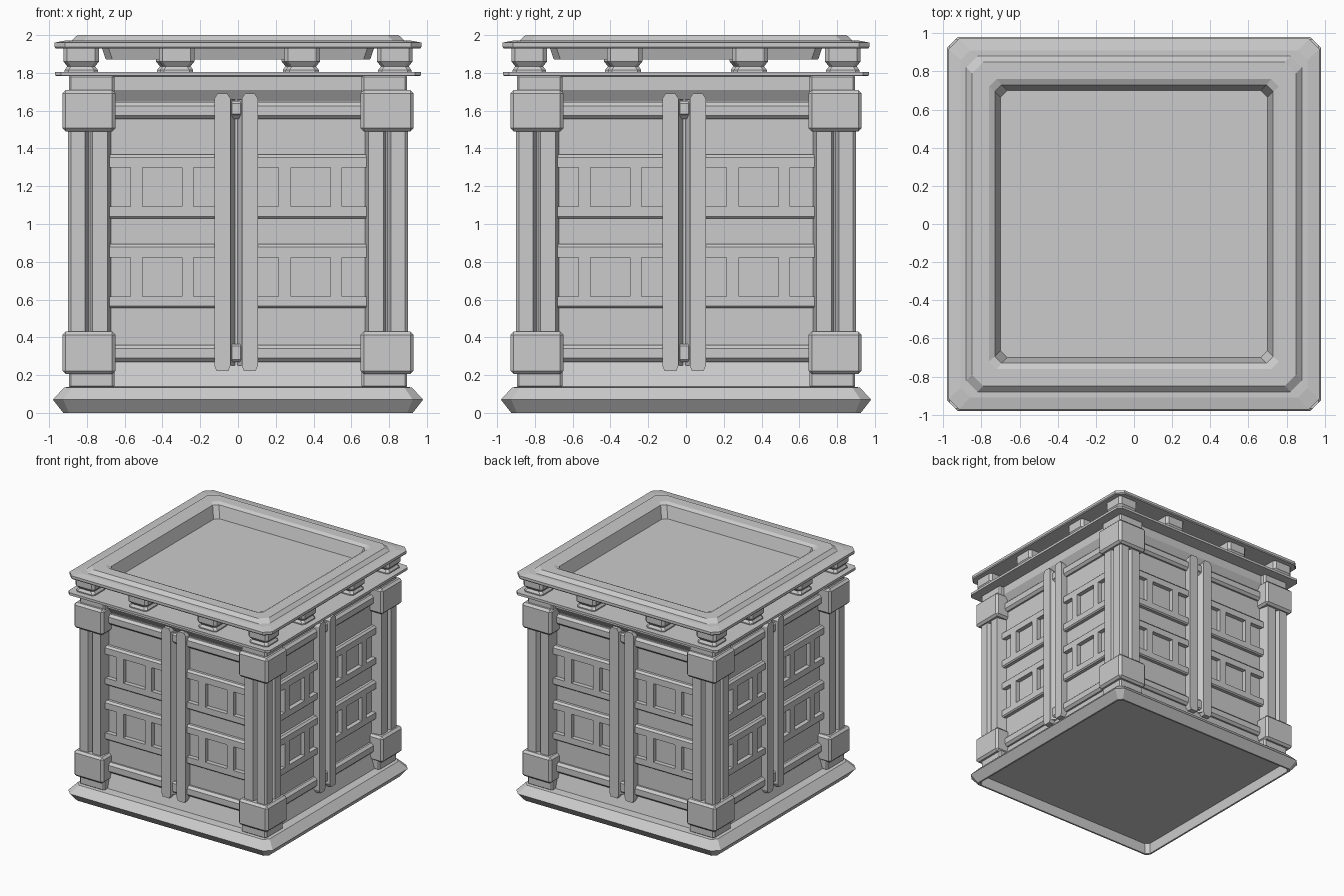
import bpy, bmesh, math
from mathutils import Matrix

if "Cube" in bpy.data.objects:
    bpy.data.objects.remove(bpy.data.objects["Cube"])


def finish(bm, name, turns=1):
    """Make an object; turns=4 repeats the part on all four sides."""
    if turns > 1:
        src = bm.copy()
        for k in range(1, turns):
            tmp = bpy.data.meshes.new("tmp")
            src.to_mesh(tmp)
            tmp.transform(Matrix.Rotation(k * math.tau / turns, 4, 'Z'))
            bm.from_mesh(tmp)
            bpy.data.meshes.remove(tmp)
        src.free()
    bmesh.ops.recalc_face_normals(bm, faces=bm.faces)
    me = bpy.data.meshes.new(name)
    bm.to_mesh(me)
    bm.free()
    ob = bpy.data.objects.new(name, me)
    bpy.context.collection.objects.link(ob)
    return ob


def stack(bm, rings):
    """Skin a list of equal-length point rings and cap both ends."""
    rows = [[bm.verts.new(p) for p in r] for r in rings]
    n = len(rows[0])
    for a, b in zip(rows, rows[1:]):
        for i in range(n):
            j = (i + 1) % n
            bm.faces.new((a[i], a[j], b[j], b[i]))
    bm.faces.new(rows[0][::-1])
    bm.faces.new(rows[-1])


def square(h, z, c, cx=0, cy=0):
    """Square ring with cut corners."""
    d = h - c
    pts = [(d, -h), (h, -d), (h, d), (d, h), (-d, h), (-h, d), (-h, -d), (-d, -h)]
    return [(cx + x, cy + y, z) for x, y in pts]


def block(bm, x0, x1, y0, y1, z0, z1, bevel=0.0):
    part = bmesh.new()
    bmesh.ops.create_cube(part, size=1)
    for v in part.verts:
        v.co = ((x0 + x1) / 2 + v.co.x * (x1 - x0),
                (y0 + y1) / 2 + v.co.y * (y1 - y0),
                (z0 + z1) / 2 + v.co.z * (z1 - z0))
    if bevel:
        bmesh.ops.bevel(part, geom=part.edges[:], offset=bevel, segments=1, affect='EDGES')
    tmp = bpy.data.meshes.new("tmp")
    part.to_mesh(tmp)
    part.free()
    bm.from_mesh(tmp)
    bpy.data.meshes.remove(tmp)


def strip(bm, x0, x1, z0, z1, depth, low, high):
    """Horizontal rail on the front wall, bevelled along its lower and upper edge."""
    sec = [(0.79, z0), (depth - low, z0), (depth, z0 + low),
           (depth, z1 - high), (depth - high, z1), (0.79, z1)]
    stack(bm, [[(x, -y, z) for y, z in sec] for x in (x0, x1)])


WALL = 0.81    # wall plane
RAIL = 0.848   # face of the ladder frames

# body: hollow-bottomed flared base, sloped plinth, walls, overhang and upper plate
bm = bmesh.new()
profile = [(0.905, 0.09, .03), (0.91, 0, .03), (0.925, 0, .03), (0.98, 0.07, .055),
           (0.92, 0.135, .04), (0.85, 0.14, .03), (WALL, 0.27, .03), (WALL, 1.65, .03),
           (0.85, 1.71, .03), (0.85, 1.782, .03), (0.968, 1.785, .03), (0.968, 1.806, .03)]
stack(bm, [square(h, z, c) for h, z, c in profile])
finish(bm, "body")

# lid with recessed tray
bm = bmesh.new()
profile = [(0.70, 1.872, .035), (0.72, 1.93, .035), (0.965, 1.93, .05), (0.972, 1.938, .055),
           (0.972, 1.96, .055), (0.91, 1.972, .05), (0.88, 1.972, .06), (0.85, 2.0, .06),
           (0.76, 2.0, .04), (0.73, 1.985, .035), (0.70, 1.882, .035)]
stack(bm, [square(h, z, c) for h, z, c in profile])
finish(bm, "lid")

# short posts carrying the lid
bm = bmesh.new()
for cx in (-0.83, -0.325, 0.34):
    stack(bm, [square(h, z, 0.02, cx, -0.83) for h, z in
               ((.088, 1.80), (.088, 1.815), (.074, 1.835), (.094, 1.86), (.094, 1.935))])
finish(bm, "lid_posts", 4)

# corner columns: shaft with a groove on each face
bm = bmesh.new()
half = [(0.665, 0.78), (0.69, 0.895), (0.77, 0.895), (0.783, 0.86), (0.792, 0.86),
        (0.81, 0.90), (0.885, 0.90)]
outline = half + [(y, x) for x, y in half[::-1]] + [(0.665, 0.665)]
stack(bm, [[(x, y, z) for x, y in outline] for z in (0.4, 1.52)])
finish(bm, "corner_columns", 4)

# column feet, heads and their bevelled collars
bm = bmesh.new()
for z0, z1 in ((0.13, 0.25), (1.68, 1.79)):
    block(bm, 0.655, 0.895, 0.655, 0.895, z0, z1, 0.012)
for z0, z1 in ((0.205, 0.43), (1.49, 1.71)):
    block(bm, 0.648, 0.93, 0.648, 0.93, z0, z1, 0.018)
finish(bm, "corner_collars", 4)

# horizontal trims at the bottom and top of each wall
bm = bmesh.new()
for z0, z1 in ((0.27, 0.36), (1.555, 1.645)):
    strip(bm, -0.68, 0.68, z0, z1, 0.845, 0.02, 0.02)
finish(bm, "wall_trims", 4)

# ladder frames: paired rails joined flush by uprights, leaving square windows
bm = bmesh.new()
for base in (0.555, 1.03):
    for x0, x1 in ((-0.68, -0.11), (0.09, 0.68)):
        strip(bm, x0, x1, base, base + .062, RAIL, 0.01, 0.0001)
        strip(bm, x0, x1, base + .268, base + .338, RAIL, 0.0001, 0.016)
    for x0, x1 in ((-.57, -.505), (-.297, -.235), (.215, .28), (.49, .55)):
        block(bm, x0, x1, -RAIL, -0.79, base + .06, base + .27)
finish(bm, "ladder_frames", 4)

# central twin bars with a channel between them
bm = bmesh.new()
for x0, x1 in ((-0.125, -0.04), (0.02, 0.105)):
    bar = [(x0 + .012, 0.222), (x1 - .012, 0.222), (x1, 0.25), (x1, 1.665),
           (x1 - .018, 1.692), (x0 + .018, 1.692), (x0, 1.665), (x0, 0.25)]
    stack(bm, [[(x, y, z) for x, z in bar] for y in (-0.78, -0.868)])
channel = [(-.10, .79), (-.10, .86), (-.042, .86), (-.016, .815), (-.002, .815), (.022, .86),
           (.08, .86), (.08, .79)]
stack(bm, [[(x, -y, z) for x, y in channel] for z in (0.25, 1.66)])
finish(bm, "twin_bars", 4)

# clips tying the bars together
bm = bmesh.new()
for z0, z1 in ((0.27, 0.365), (1.57, 1.65)):
    block(bm, -0.045, 0.025, -0.85, -0.79, z0, z1, 0.012)
finish(bm, "bar_clips", 4)
